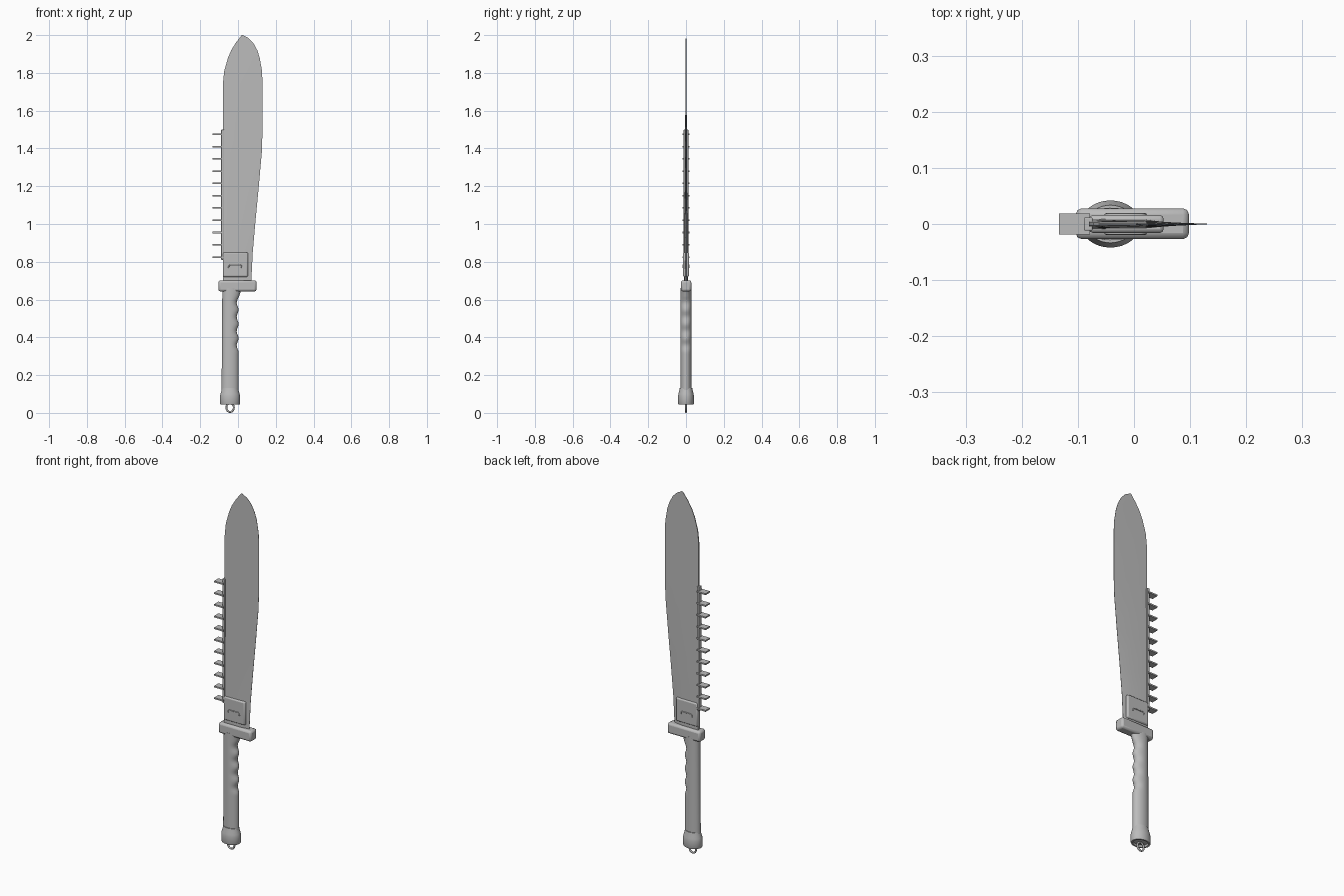
import bpy, bmesh, math
from mathutils import Vector

cube = bpy.data.objects.get("Cube")
if cube:
    bpy.data.objects.remove(cube, do_unlink=True)

steel = bpy.data.materials.new("grey steel")
steel.use_nodes = True
GREY = (0.5, 0.5, 0.5, 1)
steel.diffuse_color = GREY
steel.node_tree.nodes["Principled BSDF"].inputs["Base Color"].default_value = GREY


def finish(name, bm, smooth=None, bevel=0):
    bmesh.ops.recalc_face_normals(bm, faces=bm.faces)
    mesh = bpy.data.meshes.new(name)
    bm.to_mesh(mesh)
    bm.free()
    ob = bpy.data.objects.new(name, mesh)
    bpy.context.collection.objects.link(ob)
    mesh.materials.append(steel)
    if bevel:
        mod = ob.modifiers.new("bevel", 'BEVEL')
        mod.width, mod.segments = bevel, 2
    if smooth:
        bpy.ops.object.select_all(action='DESELECT')
        ob.select_set(True)
        bpy.context.view_layer.objects.active = ob
        bpy.ops.object.shade_smooth_by_angle(angle=math.radians(smooth))
    return ob


def loft(name, rings, smooth=None):
    """Skin a stack of equal point rings and cap both ends."""
    bm = bmesh.new()
    rows = [[bm.verts.new(p) for p in ring] for ring in rings]
    n = len(rows[0])
    for a, b in zip(rows, rows[1:]):
        for i in range(n):
            j = (i + 1) % n
            bm.faces.new((a[i], a[j], b[j], b[i]))
    bm.faces.new(rows[0])
    bm.faces.new(rows[-1])
    return finish(name, bm, smooth)


def box(name, x, y, z, bevel=0):
    bm = bmesh.new()
    bmesh.ops.create_cube(bm, size=1)
    for v in bm.verts:
        v.co = Vector([(r[0] + r[1]) / 2 + c * (r[1] - r[0]) for r, c in zip((x, y, z), v.co)])
    return finish(name, bm, 35 if bevel else None, bevel)


def oval(z, cx, left, right, depth, n=32):
    ring = []
    for i in range(n):
        a = math.tau * i / n
        c = math.cos(a)
        ring.append((cx + c * (right if c > 0 else left), depth * math.sin(a), z))
    return ring


def wire(name, points, radius, closed=False):
    cu = bpy.data.curves.new(name, 'CURVE')
    cu.dimensions = '3D'
    cu.bevel_depth, cu.bevel_resolution, cu.use_fill_caps = radius, 2, True
    sp = cu.splines.new('POLY')
    sp.points.add(len(points) - 1)
    for p, co in zip(sp.points, points):
        p.co = (*co, 1)
    sp.use_cyclic_u = closed
    cu.materials.append(steel)
    bpy.context.collection.objects.link(bpy.data.objects.new(name, cu))


# Blade: height, spine x, cutting edge x
outline = [(0.69, -.08, .07), (0.85, -.08, .078), (1.0, -.08, .091), (1.2, -.08, .11),
           (1.38, -.08, .126), (1.5, -.08, .13), (1.74, -.08, .13), (1.81, -.073, .127),
           (1.88, -.053, .115), (1.92, -.036, .102), (1.96, -.011, .08),
           (1.985, .008, .055), (2.0, .02, .026)]
rings = []
for z, spine, edge in outline:
    t = 0.0012 + 0.0085 * (2 - z) / 1.3
    ridge = min(max(spine + 0.002, 0.02), edge - 0.002)
    rings.append([(spine, -t, z), (ridge, -t * .9, z), (edge, -.0006, z),
                  (edge, .0006, z), (ridge, t * .9, z), (spine, t, z)])
loft("blade", rings, 20)

# Saw strip along the spine with flat cross teeth
box("saw_strip", (-.089, -.074), (-.012, .012), (.81, 1.5), .002)
for i in range(11):
    z = 0.825 + 0.065 * i
    box(f"saw_tooth_{i + 1}", (-.134, -.078), (-.019, .019), (z - .004, z + .004))

# Plate clamped round the blade root, with a staple on each face
box("root_plate", (-.08, .053), (-.016, .016), (.72, .85), .007)
for side, y in (("front", -.0165), ("back", .0165)):
    wire(f"staple_{side}", [(-.05, y, .768), (-.048, y, .778), (-.042, y, .783),
                            (.012, y, .783), (.018, y, .778), (.02, y, .768)], .0028)

# Guard
box("guard", (-.104, .098), (-.027, .028), (.643, .702), .011)

# Grip with four finger grooves on the edge side
rings = []
STEPS = 56
for i in range(STEPS + 1):
    z = 0.1 + 0.56 * i / STEPS
    right = 0.046
    if 0.32 < z < 0.62:
        right -= 0.005 * (1 - math.cos(math.tau * (z - 0.32) / 0.075))
    right += 0.02 * max(0, (z - 0.6) / 0.06) ** 1.5
    left = 0.044 - 0.004 * (z - 0.1) / 0.56
    rings.append(oval(z, -.043, left, right, .029))
loft("grip", rings, 50)

# Pommel cap with a recessed base
profile = [(.055, .72), (.045, .78), (.045, .96), (.049, 1.0), (.088, 1.0),
           (.1, .96), (.115, .87), (.132, .8)]
loft("pommel", [oval(z, -.042, .053 * s, .053 * s, .042 * s) for z, s in profile], 40)

# Lanyard ring
ring = [(-.042 + .02 * math.cos(math.tau * i / 24), 0, .028 + .023 * math.sin(math.tau * i / 24))
        for i in range(24)]
wire("lanyard_ring", ring, .005, True)
